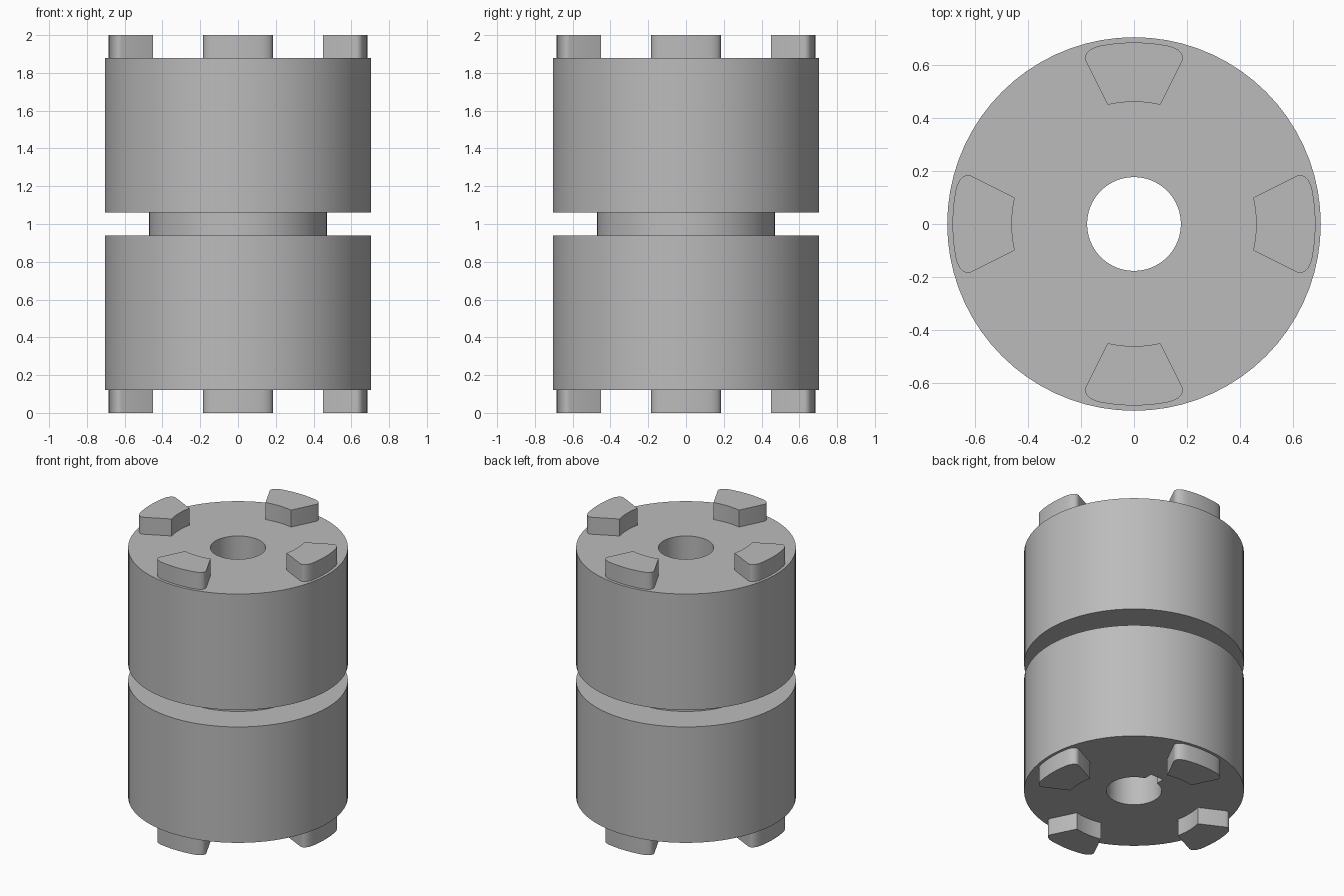
import bpy, bmesh, math
from mathutils import Matrix, Vector

cube = bpy.data.objects.get("Cube")
if cube:
    bpy.data.objects.remove(cube, do_unlink=True)

grey = bpy.data.materials.new("Steel grey")
grey.use_nodes = True
grey.diffuse_color = (0.5, 0.5, 0.5, 1)
grey.node_tree.nodes["Principled BSDF"].inputs["Base Color"].default_value = (0.5, 0.5, 0.5, 1)

SEGMENTS = 72
BODY_R, COLLAR_R, BORE_R = 0.705, 0.47, 0.177
LUG_H, GAP_LOW, GAP_HIGH, HEIGHT = 0.12, 0.94, 1.06, 2.0


def make_object(name, bm):
    bmesh.ops.recalc_face_normals(bm, faces=bm.faces)
    mesh = bpy.data.meshes.new(name)
    bm.to_mesh(mesh)
    bm.free()
    mesh.materials.append(grey)
    obj = bpy.data.objects.new(name, mesh)
    bpy.context.collection.objects.link(obj)
    return obj


def smooth(obj):
    bpy.ops.object.select_all(action='DESELECT')
    obj.select_set(True)
    bpy.context.view_layer.objects.active = obj
    bpy.ops.object.shade_smooth_by_angle(angle=math.radians(30))


def lathe(name, profile):
    """Revolve a closed (radius, height) outline around z."""
    bm = bmesh.new()
    verts = [bm.verts.new((r, 0, z)) for r, z in profile]
    edges = [bm.edges.new((v, verts[(i + 1) % len(verts)])) for i, v in enumerate(verts)]
    bmesh.ops.spin(bm, geom=verts + edges, cent=(0, 0, 0), axis=(0, 0, 1),
                   angle=math.tau, steps=SEGMENTS, use_duplicate=False)
    bmesh.ops.remove_doubles(bm, verts=bm.verts, dist=1e-5)
    return make_object(name, bm)


def arc(radius, start, end, steps):
    """Points about the origin, angles in degrees from +y."""
    angles = [math.radians(start + (end - start) * i / steps) for i in range(steps + 1)]
    return [Vector((radius * math.sin(a), radius * math.cos(a), 0)) for a in angles]


def lug_outline():
    outer = arc(0.685, -11.5, 11.5, 10)
    inner = arc(0.461, 12.5, -12.5, 6)
    # rounded outer corner from the arc end to the slanted flank
    a, ctrl, b = outer[-1], Vector((0.195, 0.652, 0)), Vector((0.182, 0.615, 0))
    corner = [a * (1 - t) ** 2 + ctrl * 2 * t * (1 - t) + b * t * t
              for t in (i / 6 for i in range(1, 7))]
    mirrored = [Vector((-p.x, p.y, 0)) for p in reversed(corner)]
    return mirrored + outer + corner + inner


def make_lug(name, z, angle):
    bm = bmesh.new()
    face = bm.faces.new([bm.verts.new(p) for p in lug_outline()])
    extruded = bmesh.ops.extrude_face_region(bm, geom=[face])["geom"]
    top = [v for v in extruded if isinstance(v, bmesh.types.BMVert)]
    bmesh.ops.translate(bm, verts=top, vec=(0, 0, LUG_H))
    bm.transform(Matrix.Translation((0, 0, z)) @ Matrix.Rotation(angle, 4, 'Z'))
    smooth(make_object(name, bm))


# Two hubs joined by a narrower collar, with a through bore
body = lathe("coupling_body", [
    (BORE_R, LUG_H), (BODY_R, LUG_H), (BODY_R, GAP_LOW), (COLLAR_R, GAP_LOW),
    (COLLAR_R, GAP_HIGH), (BODY_R, GAP_HIGH), (BODY_R, HEIGHT - LUG_H),
    (BORE_R, HEIGHT - LUG_H)])

# Keyway along the lower half of the bore
bm = bmesh.new()
bmesh.ops.create_cube(bm, size=1, matrix=Matrix.Translation((0, 0.13, 0.5)) @ Matrix.Diagonal((0.1, 0.2, 1, 1)))
cutter = make_object("keyway_cutter", bm)
cutter.hide_render = True
cut = body.modifiers.new("Keyway", 'BOOLEAN')
cut.operation = 'DIFFERENCE'
cut.solver = 'EXACT'
cut.object = cutter
bpy.context.view_layer.objects.active = body
bpy.ops.object.modifier_apply(modifier=cut.name)
bpy.data.objects.remove(cutter, do_unlink=True)
smooth(body)

# Four drive lugs on each end
for i, side in enumerate(("back", "left", "front", "right")):
    turn = -i * math.pi / 2
    make_lug(f"lower_lug_{side}", 0, turn)
    make_lug(f"upper_lug_{side}", HEIGHT - LUG_H, turn)
